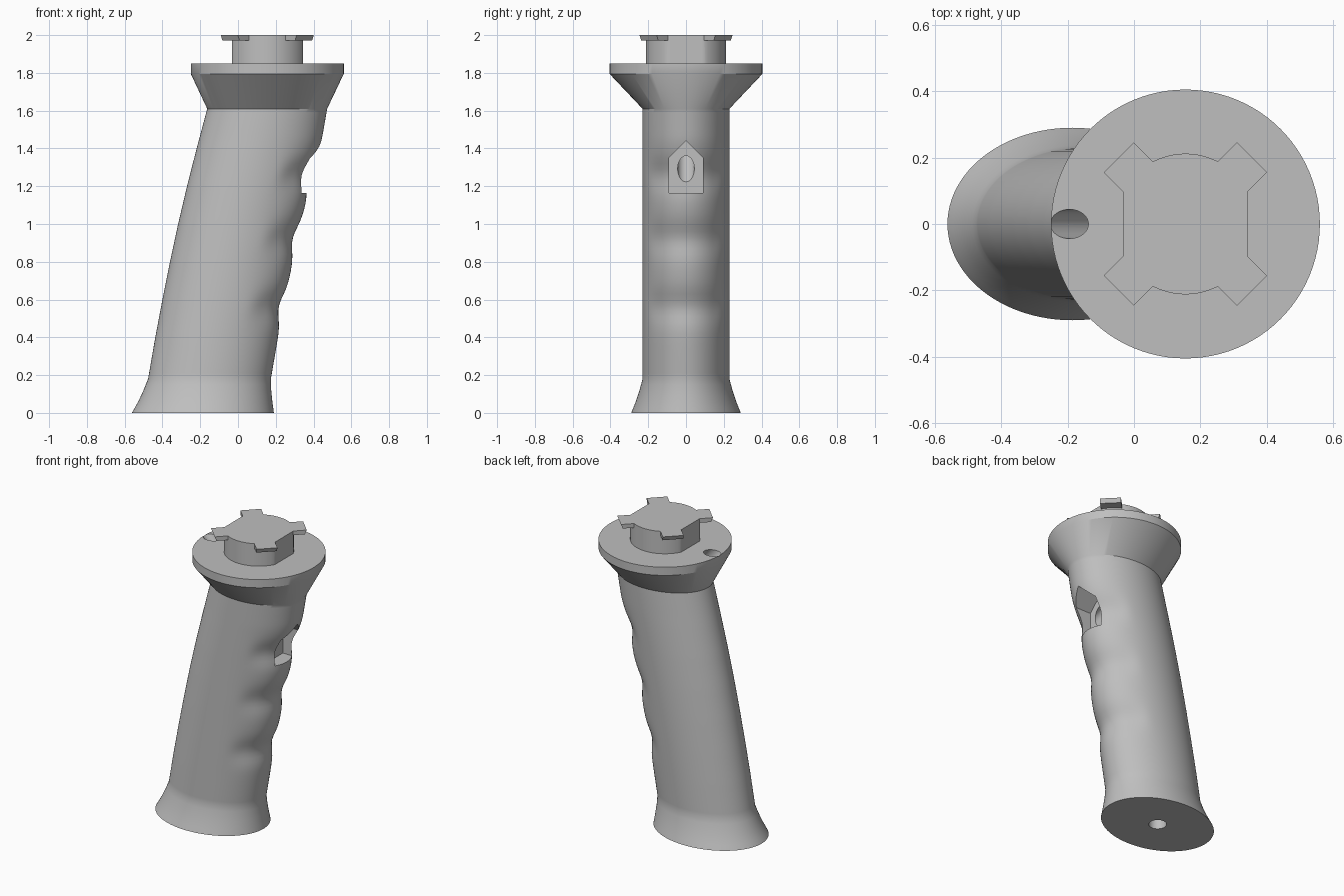
import bpy, bmesh
from math import sin, cos, pi, exp, radians
from mathutils import Vector, Matrix

cube = bpy.data.objects.get("Cube")
if cube:
    bpy.data.objects.remove(cube)

grey = bpy.data.materials.new("matte grey")
grey.use_nodes = True
GREY = (0.52, 0.52, 0.52, 1)
grey.diffuse_color = GREY
grey.node_tree.nodes["Principled BSDF"].inputs["Base Color"].default_value = GREY

SIDES = 96
TOP_X = 0.155      # centre of the collar and the connector


def make_object(name, bm):
    bmesh.ops.recalc_face_normals(bm, faces=bm.faces)
    mesh = bpy.data.meshes.new(name)
    bm.to_mesh(mesh)
    bm.free()
    obj = bpy.data.objects.new(name, mesh)
    bpy.context.collection.objects.link(obj)
    mesh.materials.append(grey)
    return obj


def loft(name, rings):
    """Skin equal-sized rings of points and cap both ends."""
    bm = bmesh.new()
    loops = [[bm.verts.new(p) for p in ring] for ring in rings]
    n = len(loops[0])
    for a, b in zip(loops, loops[1:]):
        for i in range(n):
            j = (i + 1) % n
            bm.faces.new((a[i], a[j], b[j], b[i]))
    bm.faces.new(loops[0][::-1])
    bm.faces.new(loops[-1])
    return make_object(name, bm)


def rod(name, start, end, radius):
    start, end = Vector(start), Vector(end)
    axis = end - start
    matrix = Matrix.Translation((start + end) / 2) @ axis.to_track_quat("Z", "Y").to_matrix().to_4x4()
    bm = bmesh.new()
    bmesh.ops.create_cone(bm, cap_ends=True, segments=48, radius1=radius,
                          radius2=radius, depth=axis.length, matrix=matrix)
    return make_object(name, bm)


def combine(target, tool, operation):
    mod = target.modifiers.new(operation.title(), "BOOLEAN")
    mod.object, mod.operation, mod.solver = tool, operation, "EXACT"
    bpy.context.view_layer.objects.active = target
    bpy.ops.object.modifier_apply(modifier=mod.name)
    bpy.data.objects.remove(tool)


def interpolate(table, z):
    for (z0, v0), (z1, v1) in zip(table, table[1:]):
        if z <= z1:
            return v0 + (v1 - v0) * (z - z0) / (z1 - z0)
    return table[-1][1]


# Grip: leaning oval column with a flared foot and three finger grooves
back_edge = [(0, -0.562), (0.06, -0.528), (0.12, -0.5), (0.18, -0.476), (0.4, -0.438), (0.6, -0.4),
             (0.8, -0.36), (1.0, -0.317), (1.2, -0.27), (1.4, -0.219), (1.61, -0.163)]
half_depth = [(0, 0.29), (0.06, 0.266), (0.12, 0.246), (0.18, 0.23), (1.61, 0.23)]
length = [(0, 0.752), (0.06, 0.71), (0.12, 0.676), (0.18, 0.65), (1.45, 0.65), (1.61, 0.635)]
grooves = [(0.56, 0.027), (0.92, 0.027), (1.26, 0.032)]


def grip_ring(z):
    rx, ry = interpolate(length, z) / 2, interpolate(half_depth, z)
    cx = interpolate(back_edge, z) + rx
    dent = sum(d * exp(-((z - g) / 0.085) ** 2) for g, d in grooves)
    ring = []
    for i in range(SIDES):
        a = 2 * pi * i / SIDES
        t = min(1, max(0, (cos(a) - 0.35) / 0.45))
        ring.append((cx + rx * cos(a) - dent * t * t * (3 - 2 * t), ry * sin(a), z))
    return ring


def collar_ring(z):
    return [(TOP_X + 0.405 * cos(2 * pi * i / SIDES), 0.405 * sin(2 * pi * i / SIDES), z)
            for i in range(SIDES)]


heights = [0.03 * i for i in range(54)] + [1.61]
handle = loft("grip_with_collar",
              [grip_ring(z) for z in heights] + [collar_ring(z) for z in (1.795, 1.85)])

# Pointed pocket in the grip, sloping channel up to the collar, screw hole in the foot
outline = [(-0.09, 1.165), (0.09, 1.165), (0.09, 1.35), (0, 1.44), (-0.09, 1.35)]
pocket = loft("pocket_cutter", [[(x, y, z) for y, z in outline] for x in (0.27, 0.7)])
combine(handle, pocket, "DIFFERENCE")
channel = rod("channel_cutter", (0.305, 0, 1.25), (-0.278, 0, 1.95), 0.044)
combine(handle, channel, "DIFFERENCE")
screw_hole = rod("screw_hole_cutter", (-0.187, 0, -0.1), (-0.187, 0, 0.3), 0.054)
combine(handle, screw_hole, "DIFFERENCE")

# Connector: round boss with two flat sides and four diagonal lugs
def boss_ring(z):
    ring = []
    for i in range(SIDES):
        a = 2 * pi * i / SIDES
        x = max(-0.188, min(0.188, 0.212 * cos(a)))
        ring.append((TOP_X + x, 0.212 * sin(a), z))
    return ring


connector = loft("connector_boss", [boss_ring(1.85), boss_ring(2.0)])
for k in range(4):
    turn = Matrix.Translation((TOP_X, 0, 0)) @ Matrix.Rotation(radians(45 + 90 * k), 4, "Z")
    rings = []
    for z, reach in ((1.972, 0.272), (2.0, 0.284)):
        corners = [(0.12, -0.064), (reach, -0.064), (reach, 0.064), (0.12, 0.064)]
        rings.append([turn @ Vector((x, y, z)) for x, y in corners])
    combine(connector, loft("lug", rings), "UNION")

for obj in (handle, connector):
    bpy.ops.object.select_all(action="DESELECT")
    obj.select_set(True)
    bpy.context.view_layer.objects.active = obj
    bpy.ops.object.shade_smooth_by_angle(angle=radians(30))
